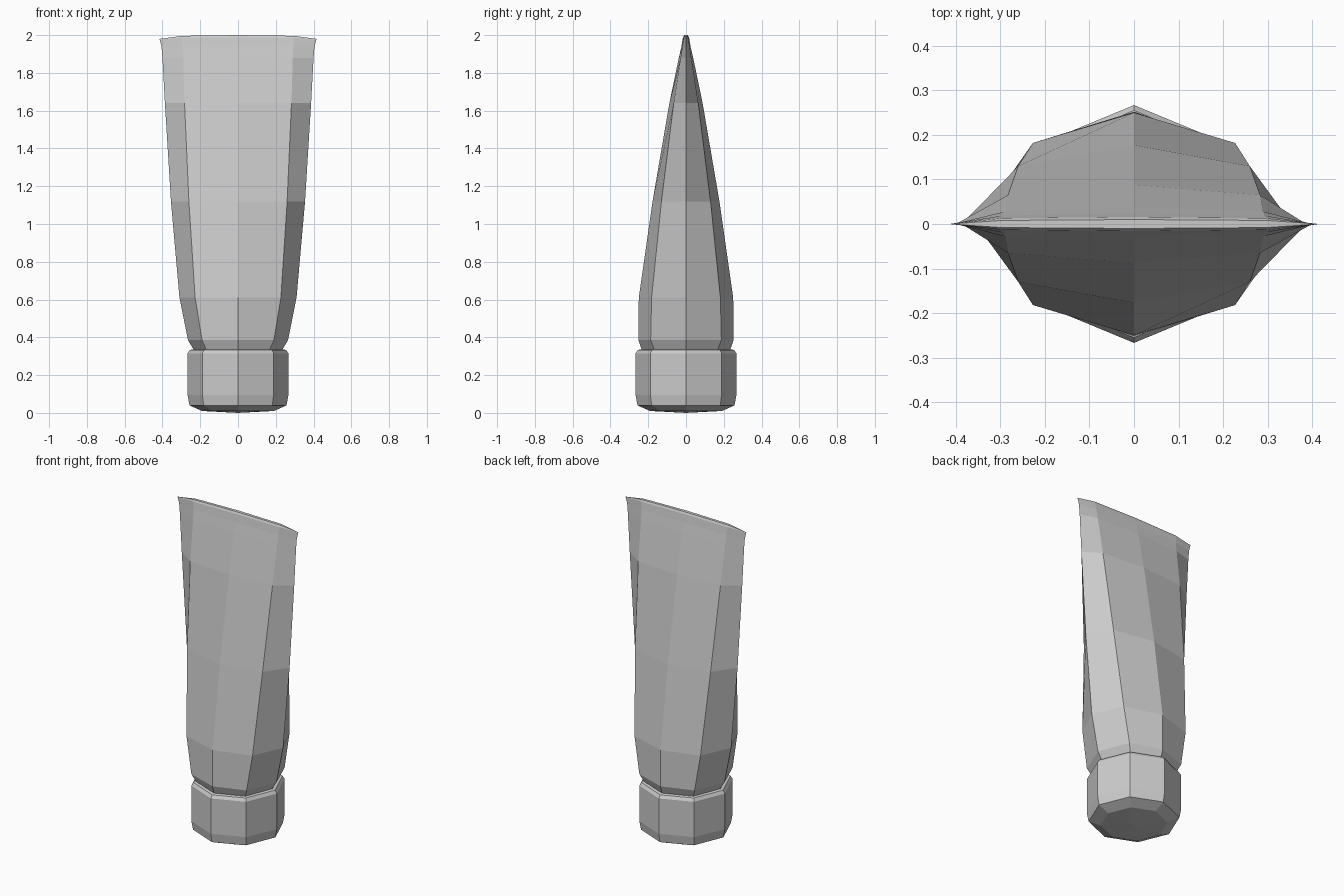
import bpy
import bmesh

cube = bpy.data.objects.get("Cube")
if cube:
    bpy.data.objects.remove(cube, do_unlink=True)

GREY = (0.6, 0.6, 0.6, 1)
grey = bpy.data.materials.new("plain grey")
grey.use_nodes = True
grey.diffuse_color = GREY
grey.node_tree.nodes["Principled BSDF"].inputs["Base Color"].default_value = GREY


def octagon(bm, side, diagonal, front, z_side, z_diagonal, z_front):
    """Eight-point ring: side and front reach, plus a mirrored diagonal point."""
    dx, dy = diagonal
    quarter = [(side, 0, z_side), (dx, dy, z_diagonal), (0, front, z_front)]
    half = quarter + [(-x, y, z) for x, y, z in reversed(quarter[:2])]
    points = half + [(x, -y, z) for x, y, z in reversed(half[1:-1])]
    return [bm.verts.new(p) for p in points]


def loft(name, build_rings):
    """Skin the rings from bottom to top and close both ends."""
    bm = bmesh.new()
    rings = build_rings(bm)
    for low, high in zip(rings, rings[1:]):
        for i in range(8):
            j = (i + 1) % 8
            bm.faces.new((low[i], low[j], high[j], high[i]))
    # Fan the bottom to a centre point, bridge the top across its width
    z_low = min(v.co.z for v in rings[0])
    centre = bm.verts.new((0, 0, z_low - (0.01 if name == "cap" else 0)))
    for i in range(8):
        bm.faces.new((centre, rings[0][(i + 1) % 8], rings[0][i]))
    t = rings[-1]
    for face in ((0, 1, 7), (1, 2, 6, 7), (2, 3, 5, 6), (3, 4, 5)):
        bm.faces.new([t[i] for i in face])
    bmesh.ops.recalc_face_normals(bm, faces=bm.faces)
    mesh = bpy.data.meshes.new(name)
    bm.to_mesh(mesh)
    bm.free()
    mesh.materials.append(grey)
    obj = bpy.data.objects.new(name, mesh)
    bpy.context.collection.objects.link(obj)
    return obj


# Cap: regular octagonal rings, as height and radius
def cap_rings(bm):
    profile = [(0.01, 0.19), (0.04, 0.257), (0.095, 0.267),
               (0.315, 0.267), (0.333, 0.255), (0.34, 0.22)]
    d = 0.5 ** 0.5
    return [octagon(bm, r, (r * d, r * d), r, z, z, z) for z, r in profile]


# Tube: octagonal at the neck, flattening into a wide crimped seam
def tube_rings(bm):
    profile = [
        # height, side, diagonal, front
        (0.335, 0.235, (0.168, 0.168), 0.235),
        (0.385, 0.265, (0.19, 0.187), 0.252),
        (0.61, 0.31, (0.227, 0.182), 0.25),
        (1.12, 0.355, (0.26, 0.13), 0.177),
        (1.64, 0.387, (0.283, 0.065), 0.088),
        (1.88, 0.4, (0.29, 0.028), 0.038),
        (1.94, 0.405, (0.293, 0.019), 0.024),
    ]
    rings = [octagon(bm, s, d, f, z, z, z) for z, s, d, f in profile]
    rings.append(octagon(bm, 0.415, (0.297, 0.013), 0.016, 1.977, 1.985, 1.988))
    rings.append(octagon(bm, 0.415, (0.297, 0.008), 0.01, 1.98, 1.996, 2.0))
    return rings


loft("cap", cap_rings)
loft("tube", tube_rings)
